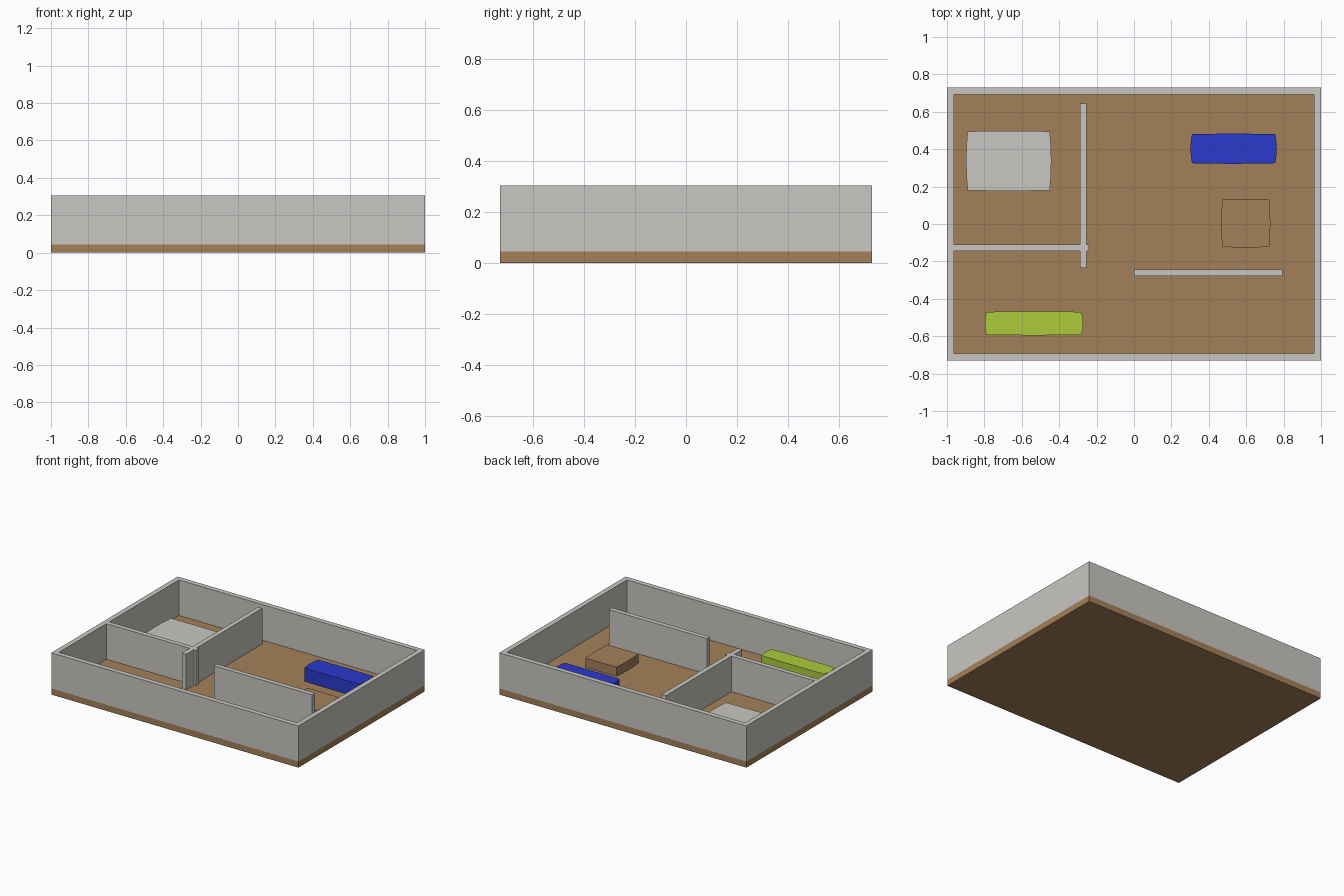
import bpy
import bmesh

default = bpy.data.objects.get("Cube")
if default:
    bpy.data.objects.remove(default, do_unlink=True)


def srgb(*rgb):
    return [(c / 255 / 12.92 if c < 11 else ((c / 255 + 0.055) / 1.055) ** 2.4) for c in rgb] + [1.0]


def material(name, color):
    mat = bpy.data.materials.new(name)
    mat.use_nodes = True
    mat.diffuse_color = color
    mat.node_tree.nodes["Principled BSDF"].inputs["Base Color"].default_value = color
    return mat


wood = material("wood brown", srgb(164, 128, 89))
plaster = material("pale grey", srgb(200, 199, 194))
blue = material("blue", srgb(42, 58, 204))
green = material("lime green", srgb(172, 203, 60))


def box(name, x, y, z, mat, bulge=0.0):
    """Box between the given ranges; bulge pushes the middle of the sides outward."""
    bm = bmesh.new()
    bmesh.ops.create_cube(bm, size=1)
    if bulge:
        bmesh.ops.subdivide_edges(bm, edges=bm.edges[:], cuts=3, use_grid_fill=True)
    for v in bm.verts:
        u, w = v.co.x * 2, v.co.y * 2
        v.co.x = (x[0] + x[1]) / 2 + u * ((x[1] - x[0]) / 2 + bulge * (1 - w * w))
        v.co.y = (y[0] + y[1]) / 2 + w * ((y[1] - y[0]) / 2 + bulge * 0.4 * (1 - u * u))
        v.co.z = z[0] + (v.co.z + 0.5) * (z[1] - z[0])
    mesh = bpy.data.meshes.new(name)
    bm.to_mesh(mesh)
    bm.free()
    mesh.materials.append(mat)
    obj = bpy.data.objects.new(name, mesh)
    bpy.context.collection.objects.link(obj)
    return obj


W, D, T = 1.0, 0.73, 0.037
FLOOR, TOP = 0.045, 0.305
wall_z = (FLOOR, TOP)

# Floor slab
box("floor", (-W, W), (-D, D), (0, FLOOR), wood)

# Outer walls
box("front_wall", (-W, W), (-D, T - D), wall_z, plaster)
box("back_wall", (-W, W), (D - T, D), wall_z, plaster)
box("right_wall", (-W, T - W), (T - D, D - T), wall_z, plaster)
box("left_wall", (W - T, W), (T - D, D - T), wall_z, plaster)

# Partitions
box("long_partition", (-0.29, -0.255), (-0.235, 0.645), wall_z, plaster)
box("bedroom_partition", (T - W, -0.29), (-0.145, -0.11), wall_z, plaster)
box("partition_end", (-0.255, -0.24), (-0.145, -0.11), wall_z, plaster)
box("free_partition", (0, 0.795), (-0.278, -0.243), wall_z, plaster)

# Furniture with gently bowed sides
box("bed", (-0.89, -0.45), (0.18, 0.495), (FLOOR, 0.12), plaster, 0.008)
box("sofa", (0.31, 0.755), (0.325, 0.48), (FLOOR, 0.143), blue, 0.008)
box("table", (0.472, 0.723), (-0.123, 0.13), (FLOOR, 0.113), wood, 0.006)
box("sideboard", (-0.79, -0.28), (-0.592, -0.47), (FLOOR, 0.17), green, 0.008)
